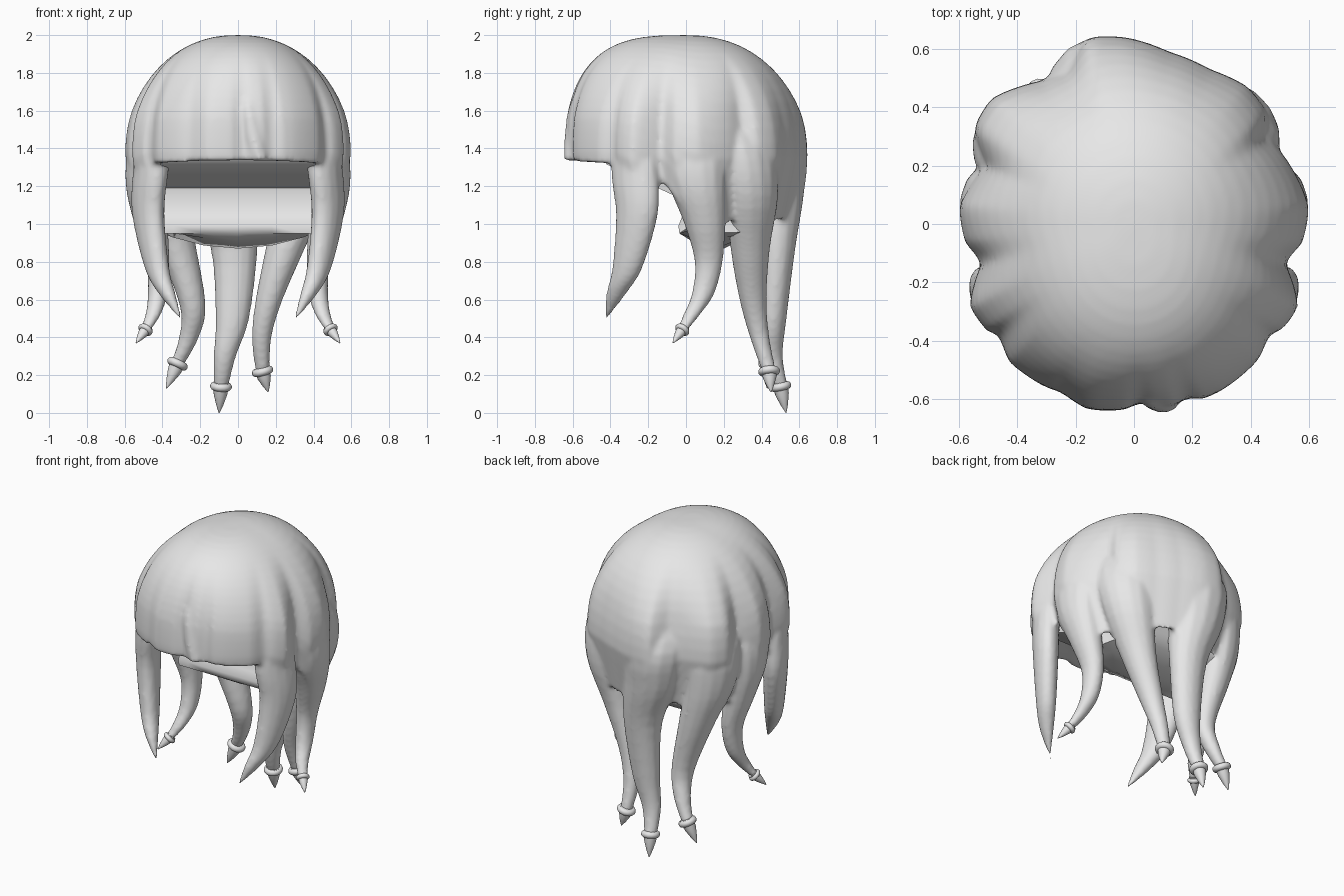
import bpy, bmesh, math
from mathutils import Vector

cube = bpy.data.objects.get("Cube")
if cube:
    bpy.data.objects.remove(cube, do_unlink=True)

grey = bpy.data.materials.new("pale_grey")
grey.use_nodes = True
grey.diffuse_color = (0.8, 0.8, 0.8, 1)
grey.node_tree.nodes["Principled BSDF"].inputs["Base Color"].default_value = (0.8, 0.8, 0.8, 1)


def loft(name, rings, sharp=50):
    """Bridge closed rings of points, cap both ends, shade smooth."""
    bm = bmesh.new()
    rows = [[bm.verts.new(p) for p in ring] for ring in rings]
    n = len(rows[0])
    for a, b in zip(rows, rows[1:]):
        for i in range(n):
            j = (i + 1) % n
            bm.faces.new((a[i], a[j], b[j], b[i]))
    for row in (rows[0], rows[-1]):
        centre = bm.verts.new(sum((v.co for v in row), Vector()) / n)
        for i in range(n):
            bm.faces.new((row[i], row[(i + 1) % n], centre))
    bmesh.ops.remove_doubles(bm, verts=bm.verts, dist=0.0005)
    bmesh.ops.recalc_face_normals(bm, faces=bm.faces)
    mesh = bpy.data.meshes.new(name)
    bm.to_mesh(mesh)
    bm.free()
    mesh.materials.append(grey)
    for p in mesh.polygons:
        p.use_smooth = True
    mesh.set_sharp_from_angle(angle=math.radians(sharp))
    obj = bpy.data.objects.new(name, mesh)
    bpy.context.collection.objects.link(obj)
    return obj


def lerp_table(table, x):
    for (x0, y0), (x1, y1) in zip(table, table[1:]):
        if x <= x1:
            return y0 + (y1 - y0) * max(0, (x - x0) / (x1 - x0))
    return table[-1][1]


# Hair cap: lobed plan outline, fading to a plain dome at the crown
OUTLINE = [(.6, .06), (.51, .24), (.45, .3), (.46, .38), (.39, .47), (.26, .53),
           (.12, .59), (-.03, .64), (-.16, .64), (-.23, .53), (-.32, .49),
           (-.49, .43), (-.55, .33), (-.51, .2), (-.6, .06), (-.58, -.06),
           (-.52, -.13), (-.565, -.28), (-.5, -.37), (-.46, -.38), (-.43, -.47),
           (-.3, -.56), (-.25, -.575), (-.16, -.635), (-.02, -.635), (.02, -.605),
           (.06, -.63), (.14, -.625), (.18, -.59), (.22, -.605), (.3, -.57),
           (.43, -.46), (.46, -.38), (.51, -.36), (.565, -.28), (.515, -.13), (.58, -.06)]
polar = sorted((math.atan2(y, x), math.hypot(x, y)) for x, y in OUTLINE)
turn = 2 * math.pi
polar = ([(polar[-1][0] - turn, polar[-1][1])] + polar + [(polar[0][0] + turn, polar[0][1])])
# Hem height from back (-1) to front (1)
HEM = [(-1, 1.02), (-.25, 1.0), (.03, 1.08), (.2, 1.2), (.3, 1.23), (.6, 1.315), (1, 1.335)]


def cap_point(a, theta):
    front = -math.sin(a)
    hem = lerp_table(HEM, front)
    z = 2 - (2 - hem) * (1 - math.cos(theta))
    power = 2.2 + 0.8 * max(0, front) ** 2
    u = (z - 1.35) / 0.65
    size = (max(0, 1 - u ** power) ** (1 / power)) if u > 0 else 1 - 0.35 * (1.35 - z)
    plain = 1 / math.hypot(math.cos(a) / .575, math.sin(a) / .62)
    lobe = min(1, max(0, (1.92 - z) / 0.35))
    r = size * (plain + (lerp_table(polar, a) - plain) * lobe)
    return Vector((r * math.cos(a), r * math.sin(a), z))


N, LEVELS = 120, 18
angles = [-math.pi + turn * i / N for i in range(N)]
cap_rings = [[cap_point(a, math.pi / 2 * k / LEVELS) for a in angles] for k in range(LEVELS + 1)]
# Hollow underside
cap_rings.append([Vector((p.x * .8, p.y * .8, max(p.z, 1.1) + .01)) for p in cap_rings[-1]])
cap_rings.append([Vector((p.x * .75, p.y * .75, 1.345)) for p in cap_rings[-2]])
hair_parts = [loft("hair", cap_rings)]

# Inner lining: sloped ceiling, back wall and rounded underside
PROFILE = [(-.44, 1.35), (-.42, 1.315), (-.2, 1.26), (0, 1.19), (.01, 1.1), (-.02, 1.04),
           (-.04, .99), (-.035, .95), (.03, .91), (.2, .87), (.38, .96), (.44, 1.02), (.44, 1.3)]
sections = []
for x in (-.41, -.34, -.18, 0, .18, .34, .41):
    lift = 0.5 * x * x
    sections.append([Vector((x * (1 if y < .3 else .88), y, z + (lift if z < .93 else 0)))
                     for y, z in PROFILE])
loft("inner_lining", sections, 58)


def spline(p, steps=4):
    """Catmull-Rom through rows of numbers."""
    out = []
    for i in range(len(p) - 1):
        a, b, c, d = p[max(i - 1, 0)], p[i], p[i + 1], p[min(i + 2, len(p) - 1)]
        for s in range(steps):
            t = s / steps
            out.append([(2 * q + (r - o) * t + (2 * o - 5 * q + 4 * r - w) * t * t
                         + (3 * q - o - 3 * r + w) * t ** 3) / 2
                        for o, q, r, w in zip(a, b, c, d)])
    return out + [list(p[-1])]


def lock(name, path, facing):
    """Tapering strand; rows are x, y, z, width, depth."""
    a = math.radians(facing)
    out, side = Vector((math.cos(a), math.sin(a), 0)), Vector((-math.sin(a), math.cos(a), 0))
    rings = []
    for x, y, z, w, d in spline(path):
        rings.append([Vector((x, y, z)) + side * max(w, .004) * math.cos(turn * k / 14)
                      + out * max(d, .004) * math.sin(turn * k / 14) for k in range(14)])
    hair_parts.append(loft(name, rings))


def tip(name, base, end, radius):
    """Bead ring and pointed claw at the end of a strand."""
    base, end = Vector(base), Vector(end)
    q = (end - base).to_track_quat('Z', 'Y')

    def circle(r, h):
        return [base + q @ Vector((r * math.cos(turn * k / 16), r * math.sin(turn * k / 16), h))
                for k in range(16)]
    length = (end - base).length
    loft(name + "_claw", [circle(radius * .75, -.02), circle(radius * .62, length * .3),
                          circle(radius * .33, length * .7), circle(.002, length)])
    minor = radius * .36
    loft(name + "_ring", [circle(radius * .64 + minor * math.sin(math.pi * k / 8),
                                 -minor * math.cos(math.pi * k / 8)) for k in range(9)], 60)


# Paired front locks and side strands
for s, label in ((1, "left"), (-1, "right")):
    def mirrored(rows):
        return [(s * r[0],) + r[1:] for r in rows]

    lock("front_lock_" + label, mirrored([
        (.36, -.22, 1.65, .11, .06), (.44, -.265, 1.4, .125, .085), (.465, -.27, 1.25, .135, .08),
        (.475, -.26, 1.05, .12, .075), (.43, -.31, .77, .085, .06),
        (.375, -.37, .63, .055, .042), (.29, -.435, .475, 0, 0)]), -27 if s > 0 else 207)
    lock("side_strand_" + label, mirrored([
        (.38, .02, 1.65, .14, .08), (.46, .04, 1.4, .17, .12), (.485, .06, 1.2, .15, .11),
        (.46, .1, 1.0, .11, .09), (.425, .12, .8, .075, .062), (.425, .09, .63, .06, .053),
        (.45, .03, .52, .045, .042), (.49, -.02, .44, .03, .03)]), 0 if s > 0 else 180)
    tip("side_strand_" + label, (s * .49, -.02, .44), (s * .54, -.07, .37), .041)

# Three back strands
BACK = {
    "back_right_strand": (143, [
        (-.32, .25, 1.65, .13, .08), (-.4, .3, 1.4, .175, .125), (-.4, .32, 1.15, .16, .12),
        (-.33, .35, .9, .115, .1), (-.24, .37, .57, .073, .068), (-.26, .41, .4, .053, .053),
        (-.32, .44, .26, .038, .038)], (-.38, .43, .13)),
    "back_middle_strand": (92, [
        (-.1, .38, 1.65, .15, .1), (-.1, .455, 1.4, .2, .18), (-.08, .47, 1.15, .18, .155),
        (-.02, .48, .87, .125, .1), (-.03, .46, .5, .09, .073), (-.07, .46, .3, .06, .053),
        (-.09, .5, .14, .04, .04)], (-.1, .53, 0)),
    "back_left_strand": (43, [
        (.29, .25, 1.65, .13, .08), (.35, .32, 1.4, .17, .12), (.34, .35, 1.15, .155, .12),
        (.25, .34, .87, .11, .1), (.165, .355, .6, .075, .07), (.125, .39, .4, .053, .052),
        (.13, .44, .22, .038, .038)], (.16, .45, .11)),
}
for name, (facing, path, end) in BACK.items():
    lock(name, path, facing)
    tip(name, path[-1][:3], end, .058)

# Narrow pointed wisp lying over the fringe
lock("fringe_wisp", [(.04, -.46, 1.86, .01, .02), (.05, -.57, 1.65, .03, .04),
                     (.08, -.6, 1.48, .045, .042), (.115, -.605, 1.34, .045, .04)], -80)

# Fuse cap and strands into one flowing surface
bpy.ops.object.select_all(action='DESELECT')
for part in hair_parts:
    part.select_set(True)
bpy.context.view_layer.objects.active = hair_parts[0]
bpy.ops.object.join()
hair = bpy.context.view_layer.objects.active
fuse = hair.modifiers.new("fuse", 'REMESH')
fuse.mode = 'VOXEL'
fuse.voxel_size = 0.014
fuse.use_smooth_shade = True
soften = hair.modifiers.new("soften", 'SMOOTH')
soften.factor = 0.5
soften.iterations = 6
